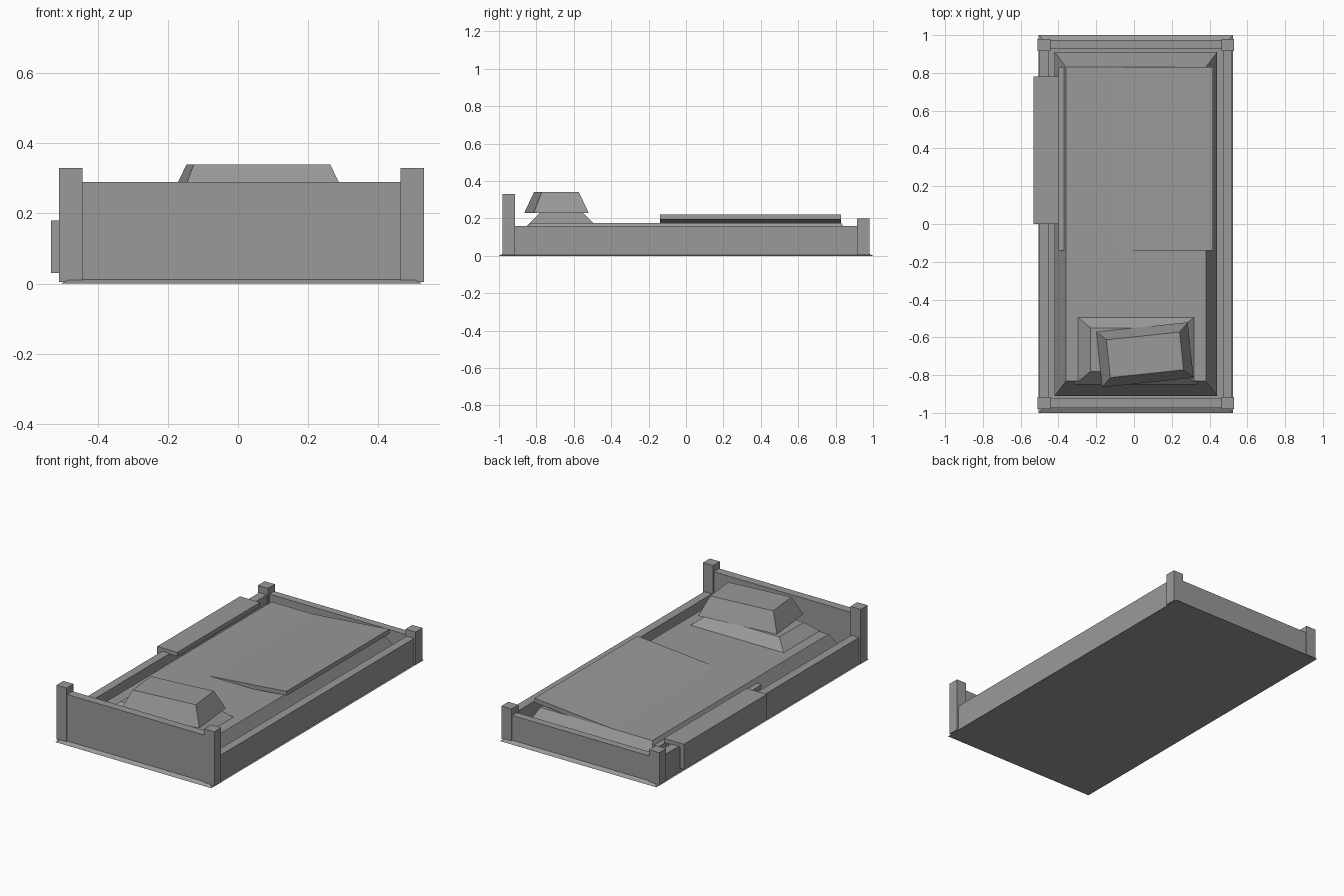
import bpy
import bmesh
import math
from mathutils import Matrix

cube = bpy.data.objects.get("Cube")
if cube:
    bpy.data.objects.remove(cube, do_unlink=True)

grey = bpy.data.materials.new("plain grey")
grey.use_nodes = True
colour = (0.32, 0.32, 0.32, 1)
grey.diffuse_color = colour
grey.node_tree.nodes["Principled BSDF"].inputs["Base Color"].default_value = colour

MID = 0.01  # the frame's middle in x; the hanging sheet widens the other side


def block(name, x, y, z, inset=(0, 0), turn=None):
    """Box between the given ranges, its top drawn in by inset, then turned about its middle."""
    bm = bmesh.new()
    size = [r[1] - r[0] for r in (x, y, z)]
    centre = [(r[0] + r[1]) / 2 for r in (x, y, z)]
    bmesh.ops.create_cube(bm, size=1)
    for v in bm.verts:
        top = v.co.z > 0
        for i in range(3):
            v.co[i] *= size[i] - (2 * inset[i] if top and i < 2 else 0)
    if turn:
        bm.transform(turn)
    mesh = bpy.data.meshes.new(name)
    bm.to_mesh(mesh)
    bm.free()
    mesh.materials.append(grey)
    obj = bpy.data.objects.new(name, mesh)
    obj.location = centre
    bpy.context.collection.objects.link(obj)
    return obj


# Base with bevelled rim
block("base", (-0.505, 0.525), (-1, 1), (0, 0.015), (0.03, 0.03))

# Rails and corner posts, left and right
for side, s in (("left", 1), ("right", -1)):
    def span(a, b):
        return sorted((MID + s * a, MID + s * b))
    block(side + "_rail", span(0.46, 0.51), (-0.93, 0.93), (0.005, 0.16))
    block(side + "_head_post", span(0.453, 0.52), (-0.98, -0.915), (0.005, 0.33))
    block(side + "_foot_post", span(0.453, 0.52), (0.915, 0.98), (0.005, 0.2))

# End boards
block("headboard", (-0.46, 0.48), (-0.975, -0.925), (0.005, 0.29))
block("footboard", (-0.46, 0.48), (0.93, 0.975), (0.005, 0.16))

# Mattress with sloping sides
block("mattress", (-0.42, 0.44), (-0.91, 0.91), (0.05, 0.175), (0.06, 0.08))

# Blanket tilted up towards the left side
block("blanket", (-0.4, 0.42), (-0.14, 0.83), (0.159, 0.184),
      turn=Matrix.Rotation(math.radians(-5), 4, "Y"))

# Sheet folded over the right rail
block("sheet_fold_top", (-0.533, -0.4), (0, 0.78), (0.155, 0.18))
block("sheet_fold_side", (-0.533, -0.505), (0, 0.78), (0.03, 0.157))

# Pillows
block("lower_pillow", (-0.315, 0.335), (-0.85, -0.48), (0.16, 0.23), (0.085, 0.07))
block("upper_pillow", (-0.185, 0.301), (-0.84, -0.545), (0.23, 0.34), (0.048, 0.047),
      turn=Matrix.Rotation(math.radians(6), 4, "Z"))
